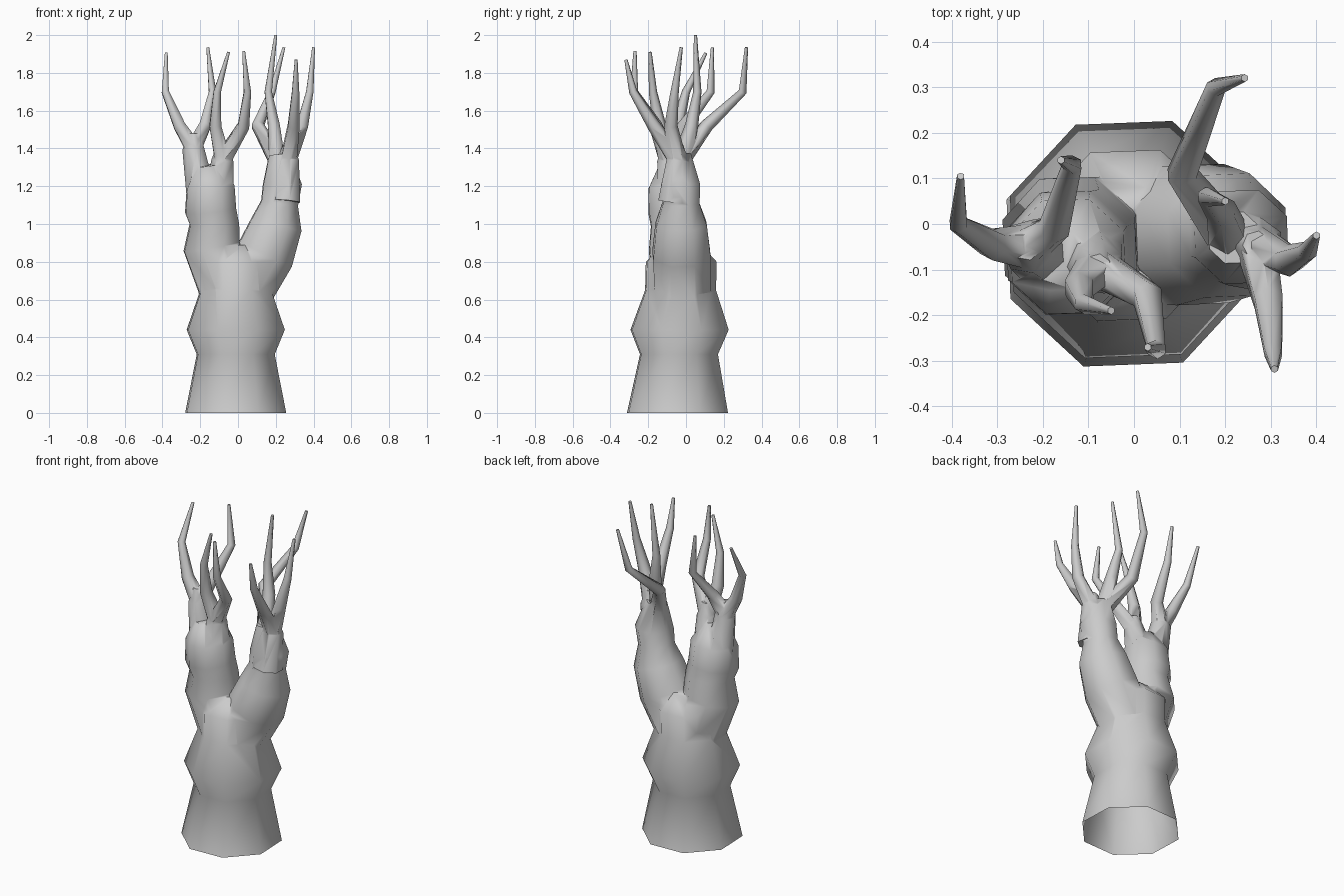
import bpy, bmesh, math
from mathutils import Vector

if "Cube" in bpy.data.objects:
    bpy.data.objects.remove(bpy.data.objects["Cube"])

parts = []


def tube(name, path, sides=8, flat=False):
    """Sweep a closed ring along (point, radius) pairs; flat keeps rings level."""
    bm = bmesh.new()
    pts = [Vector(p) for p, r in path]
    rings = []
    for i, (p, r) in enumerate(path):
        t = pts[min(i + 1, len(pts) - 1)] - pts[max(i - 1, 0)]
        up = Vector((0, 0, 1))
        rot = up.rotation_difference(up if flat else t)
        ring = []
        for k in range(sides):
            a = math.tau * (k + 0.55) / sides
            ring.append(bm.verts.new(pts[i] + rot @ Vector((r * math.cos(a), r * math.sin(a), 0))))
        rings.append(ring)
    for lo, hi in zip(rings, rings[1:]):
        for k in range(sides):
            n = (k + 1) % sides
            bm.faces.new((lo[k], lo[n], hi[n], hi[k]))
    bm.faces.new(rings[-1])
    bm.faces.new(rings[0][::-1])
    me = bpy.data.meshes.new(name)
    bm.to_mesh(me)
    bm.free()
    ob = bpy.data.objects.new(name, me)
    bpy.context.collection.objects.link(ob)
    parts.append(ob)


def limb(name, y0, y1, rows):
    """Upright limb from (height, x, radius) rows, drifting from y0 to y1."""
    n = len(rows) - 1
    tube(name, [((x, y0 + (y1 - y0) * i / n, z), r)
                for i, (z, x, r) in enumerate(rows)])


def branch(name, base, low, high, tip):
    """Tapering branch with bends at two common heights."""
    path = [base, (*low, 1.52), (*high, 1.7), tip]
    tube(name + "_branch", [(p, 0.049 - 0.0135 * i) for i, p in enumerate(path)], 6)


# Trunk: bulging, closed in a saddle at the fork
profile = [(0, .285), (.31, .22), (.44, .277), (.65, .2), (.8, .2), (.89, .11)]
tube("trunk", [((-.012, -.045 + .025 * z, z), r) for z, r in profile], flat=True)

# Two main limbs
limb("left_limb", -.03, -.08, [(.5, -.03, .15), (.68, -.07, .155), (.88, -.14, .16), (1, -.125, .14),
                               (1.07, -.145, .145), (1.2, -.145, .135), (1.31, -.16, .07)])
limb("right_limb", -.02, -.03, [(.5, -.01, .16), (.66, .045, .16), (.84, .145, .165), (1, .205, .145),
                                (1.11, .22, .105), (1.21, .235, .11), (1.37, .22, .06)])

# Forks where the limbs split, each carrying two branches
outer_left = (-.235, -.05, 1.4)
inner_left = (-.08, -.095, 1.34)
inner_right = (.205, -.025, 1.34)
outer_right = (.268, -.045, 1.34)
for name, fork, x in (("outer_left", outer_left, -.185), ("inner_left", inner_left, -.1),
                      ("outer_right", outer_right, .25)):
    tube(name + "_bough", [((x, -.065, 1.12), .085), (fork, .06),
                           (Vector(fork) + Vector((0, 0, .08)), .03)], 7)

# Branches
branch("far_left", outer_left, (-.31, -.045), (-.385, 0), (-.38, .105, 1.905))
branch("rear_left", outer_left, (-.175, -.01), (-.135, .13), (-.16, .14, 1.935))
branch("front_left", inner_left, (-.12, -.14), (-.11, -.175), (-.05, -.19, 1.91))
branch("front_middle", inner_left, (.03, -.16), (.05, -.275), (.03, -.27, 1.915))
branch("rear_right", inner_right, (.105, .11), (.18, .3), (.243, .32, 1.935))
branch("tall_right", inner_right, (.19, .03), (.16, .06), (.2, .05, 2))
branch("front_right", outer_right, (.295, -.17), (.305, -.28), (.308, -.318, 1.87))
branch("far_right", outer_right, (.34, -.08), (.38, -.06), (.4, -.025, 1.935))

# Fuse everything into one skin
tree = parts[0]
for ob in parts[1:]:
    mod = tree.modifiers.new("fuse", 'BOOLEAN')
    mod.operation = 'UNION'
    mod.solver = 'EXACT'
    mod.object = ob
fused = bpy.data.meshes.new_from_object(tree.evaluated_get(bpy.context.evaluated_depsgraph_get()))
tree.modifiers.clear()
tree.data = fused
tree.name = "tree"
for ob in parts[1:]:
    bpy.data.objects.remove(ob)

# Leave the base open
bm = bmesh.new()
bm.from_mesh(fused)
floor = [f for f in bm.faces if max(v.co.z for v in f.verts) < 0.001]
bmesh.ops.delete(bm, geom=floor, context='FACES')
bm.to_mesh(fused)
bm.free()
bpy.context.view_layer.objects.active = tree
tree.select_set(True)
bpy.ops.object.shade_smooth_by_angle(angle=math.radians(65))
